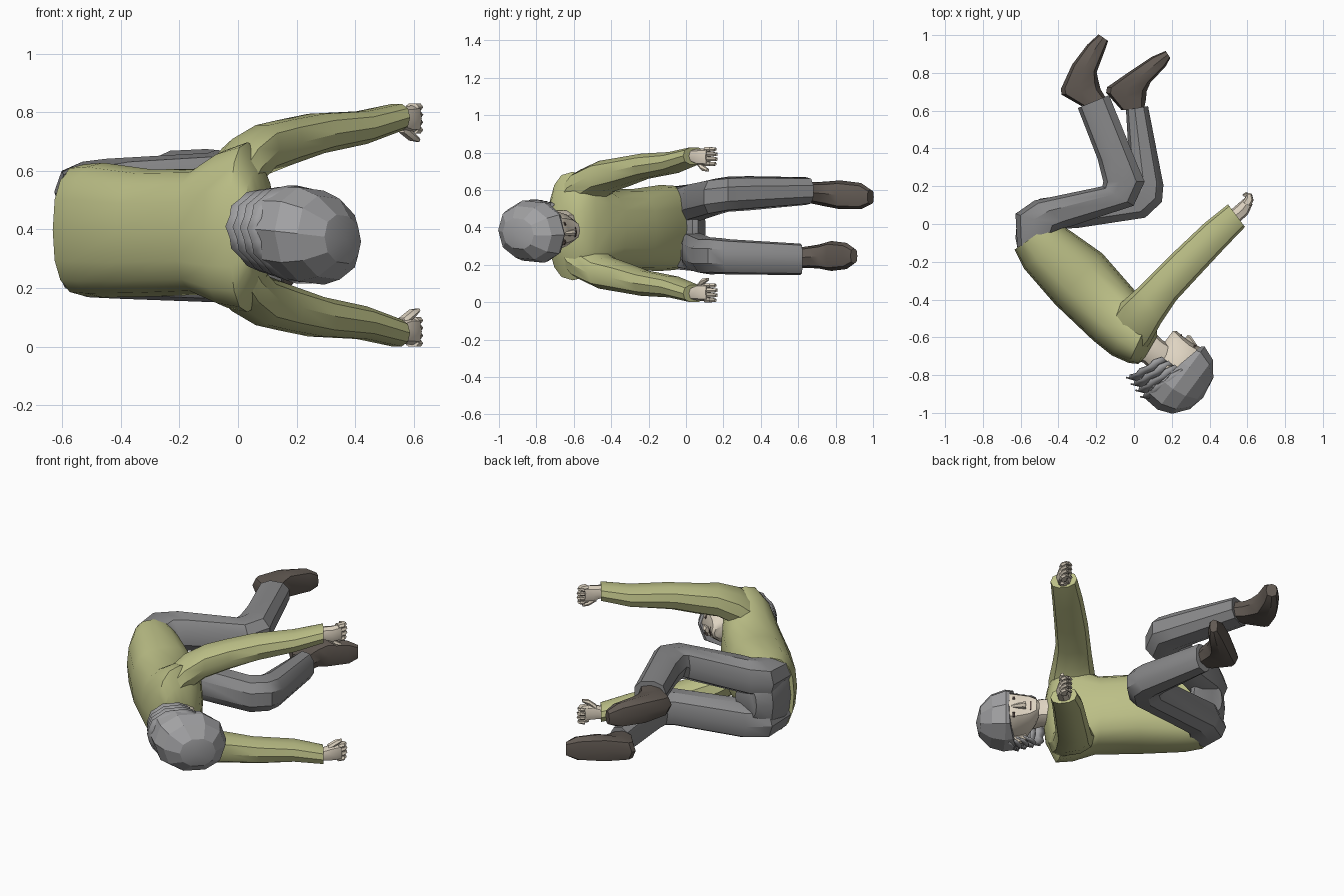
import bpy, bmesh, math
from mathutils import Vector


def mat(name, rgb):
    m = bpy.data.materials.new(name)
    m.diffuse_color = (*rgb, 1)
    return m


CLOTH = mat("green_cloth", (0.50, 0.52, 0.24))
SKIN = mat("skin", (0.74, 0.66, 0.54))
TROUSER = mat("trouser_grey", (0.25, 0.25, 0.255))
HAIR = mat("hair_grey", (0.36, 0.36, 0.37))
SHOE = mat("shoe_brown", (0.12, 0.10, 0.085))
DARK = mat("dark_feature", (0.1, 0.07, 0.06))
MID = 0.417        # symmetry height: the figure lies on its side
parts = []


def finish(name, bm, material, angle=35):
    bmesh.ops.recalc_face_normals(bm, faces=bm.faces)
    me = bpy.data.meshes.new(name)
    bm.to_mesh(me)
    bm.free()
    me.materials.append(material)
    ob = bpy.data.objects.new(name, me)
    bpy.context.collection.objects.link(ob)
    bpy.ops.object.select_all(action='DESELECT')
    ob.select_set(True)
    bpy.context.view_layer.objects.active = ob
    bpy.ops.object.shade_smooth_by_angle(angle=math.radians(angle))
    parts.append(ob)
    return ob


def spow(v, e):
    return math.copysign(abs(v) ** e, v)


def loft(name, sections, material, n=10, e=0.85, mirror=False, angle=35):
    """sections: (px, py, qx, qy, z, half_height); p and q are opposite edges seen from above"""
    bm = bmesh.new()
    rings = []
    for px, py, qx, qy, z, h in sections:
        z = 2 * MID - z if mirror else z
        c, r = Vector(((px + qx) / 2, (py + qy) / 2, z)), Vector(((px - qx) / 2, (py - qy) / 2, 0))
        rings.append([bm.verts.new(c + r * spow(math.cos(t), e) + Vector((0, 0, h * spow(math.sin(t), e))))
                      for t in (2 * math.pi * i / n for i in range(n))])
    for a, b in zip(rings, rings[1:]):
        for i in range(n):
            j = (i + 1) % n
            bm.faces.new((a[i], a[j], b[j], b[i]))
    bm.faces.new(rings[0])
    bm.faces.new(rings[-1])
    return finish(name, bm, material, angle)


# Shirt torso, neck and pelvis
loft("shirt_torso", [
    (-.635, -.14, -.42, .01, .40, .225), (-.585, -.24, -.34, -.04, .40, .23),
    (-.42, -.43, -.17, -.16, .39, .217), (-.22, -.62, -.03, -.32, .395, .215),
    (-.12, -.70, .04, -.40, .405, .27), (-.03, -.74, .09, -.48, .41, .29),
    (.02, -.745, .12, -.54, .415, .19), (.05, -.72, .12, -.60, .42, .085)], CLOTH, 16, .8)
loft("neck", [(-.02, -.71, .09, -.56, .42, .075), (.05, -.74, .15, -.62, .42, .075),
              (.12, -.82, .25, -.68, .39, .075)], SKIN)
loft("trouser_seat", [(-.61, -.18, -.42, -.03, .40, .2), (-.63, -.08, -.40, .01, .40, .21),
                      (-.62, .04, -.38, .03, .40, .18), (-.55, .10, -.38, .06, .40, .1)], TROUSER, 14)

# Sleeves and hands, one per side
arm = [(-.13, -.50, .03, -.70, .53, .11), (-.07, -.42, .08, -.64, .615, .10),
       (.02, -.34, .14, -.53, .675, .087), (.1, -.26, .22, -.41, .70, .08),
       (.19, -.17, .34, -.28, .73, .07), (.37, 0, .47, -.14, .75, .058),
       (.495, .1, .585, -.02, .785, .048)]
for side, flip in (("upper", False), ("lower", True)):
    loft(side + "_sleeve", arm, CLOTH, 10, .85, flip)
    loft(side + "_palm", [(.51, .07, .56, .01, .785, .035), (.545, .10, .60, .045, .778, .045),
                          (.58, .13, .625, .10, .78, .047)], SKIN, 8, .8, flip)
    for k in range(4):
        z = .742 + .026 * k
        r = .006 if k in (0, 3) else 0
        loft(side + "_finger", [(.57, .11, .615, .09, z, .013), (.59, .145 - r, .63, .125 - r, z, .013),
                                (.59, .165 - r, .622, .155 - r, z, .010), (.57, .15, .58, .14, z, .008)],
             SKIN, 6, .8, flip)
    loft(side + "_thumb", [(.54, .08, .57, .05, .75, .018), (.575, .10, .605, .075, .72, .016),
                           (.605, .12, .62, .105, .708, .008)], SKIN, 6, .8, flip)

# Trouser legs
loft("upper_trouser_leg", [
    (-.62, -.13, -.40, -.03, .52, .10), (-.63, .05, -.38, -.03, .53, .105),
    (-.53, .12, -.33, -.02, .54, .105), (-.17, .195, .0, .09, .565, .10),
    (-.165, .22, .06, .22, .58, .095), (-.195, .34, .02, .31, .585, .093),
    (-.30, .61, -.13, .68, .597, .075)], TROUSER, 9)
loft("lower_trouser_leg", [
    (-.62, -.13, -.40, -.03, .28, .10), (-.62, .05, -.36, -.03, .275, .105),
    (-.50, .13, -.3, -.03, .27, .105), (-.06, .19, .06, .025, .25, .10),
    (-.03, .21, .15, .11, .25, .098), (-.025, .26, .158, .2, .245, .095),
    (-.045, .6, .075, .62, .232, .085)], TROUSER, 9)

# Shoes
loft("upper_shoe", [
    (-.28, .62, -.15, .66, .59, .055), (-.385, .68, -.18, .71, .585, .06), (-.39, .71, -.19, .75, .582, .065),
    (-.33, .84, -.20, .80, .577, .077), (-.25, .945, -.155, .92, .57, .07),
    (-.19, 1.0, -.14, .965, .565, .04)], SHOE, 8, .7)
loft("lower_shoe", [
    (-.07, .6, .05, .6, .24, .055), (-.15, .69, .06, .65, .245, .06), (-.145, .72, .065, .70, .247, .065),
    (-.03, .80, .085, .745, .25, .08), (.09, .88, .165, .83, .25, .07),
    (.165, .912, .19, .875, .25, .04)], SHOE, 8, .7)

# Head, in its own frame: f forward to the face, s sideways, u to the crown
H, F, U = Vector((.2, -.8, .385)), Vector((.6, .8, -.08)), Vector((.8, -.6, -.08))


def hp(f, s, u):
    return H + F * f + U * u + Vector((0, 0, s))


def head_sec(u, front, back, w, s=0):
    a, b = hp(back, s, u), hp(front, s, u)
    return (a.x, a.y, b.x, b.y, (a.z + b.z) / 2, w)


loft("head", [head_sec(*v) for v in [
    (-.135, .185, .08, .035), (-.12, .197, .02, .06), (-.08, .195, -.08, .095),
    (-.02, .195, -.14, .115), (.04, .205, -.17, .125), (.09, .18, -.15, .11)]], SKIN, 12, .8)
loft("nose", [head_sec(-.06, .215, .17, .02), head_sec(-.045, .222, .17, .018),
              head_sec(.02, .2, .17, .008)], SKIN, 6)
loft("mouth", [head_sec(-.09, .199, .17, .03), head_sec(-.082, .199, .17, .03)], DARK, 6)
for s in (-1, 1):
    loft("eye", [head_sec(.0, .196, .15, .016, s * .048), head_sec(.013, .197, .15, .016, s * .048)], DARK, 6)
    loft("ear", [head_sec(-.07, .03, -.01, .02, s * .11), head_sec(-.03, .04, -.03, .03, s * .12),
                 head_sec(.01, .035, -.03, .02, s * .12)], SKIN, 6)

# Hair mass under the layers
loft("hair_base", [head_sec(-.10, -.03, -.12, .085), head_sec(-.04, .0, -.165, .125),
                   head_sec(.05, .10, -.185, .14)], HAIR, 10)

# Faceted crown of hair
bm = bmesh.new()
rings, n = [], 10
for k, (r, u) in enumerate([(.96, -.01), (1.0, .05), (.86, .125), (.5, .185)]):
    ring = []
    for i in range(n):
        t = 2 * math.pi * i / n
        lift = .045 * math.cos(t) if k == 0 else 0
        ring.append(bm.verts.new(hp(.012 + .208 * r * spow(math.cos(t), .9), .168 * r * spow(math.sin(t), .9), u + lift)))
    rings.append(ring)
tip = bm.verts.new(hp(.0, 0, .205))
for a, b in zip(rings, rings[1:]):
    for i in range(n):
        bm.faces.new((a[i], a[(i + 1) % n], b[(i + 1) % n], b[i]))
for i in range(n):
    bm.faces.new((rings[-1][i], rings[-1][(i + 1) % n], tip))
bm.faces.new(rings[0])
finish("hair_crown", bm, HAIR, 15)

# Flared zigzag hair layers around the back of the head
for k in range(4):
    bm = bmesh.new()
    u0 = .03 - .04 * k
    rf, rs = .195 - .012 * k, .158 - .007 * k
    steps, prev = 14, None
    for i in range(steps + 1):
        t = math.radians(75 + 210 * i / steps)
        c, s = math.cos(t), math.sin(t)
        rise = .06 * c
        jag = .012 if i % 2 else 0
        pair = [bm.verts.new(hp(rf * .9 * c, rs * .9 * s, u0 + .02 + rise)),
                bm.verts.new(hp(rf * 1.03 * c, rs * 1.06 * s, u0 - .022 + rise - jag))]
        if prev:
            bm.faces.new((prev[0], pair[0], pair[1], prev[1]))
        prev = pair
    ob = finish("hair_layer", bm, HAIR, 15)
    mod = ob.modifiers.new("thickness", 'SOLIDIFY')
    mod.thickness = .008

# Centre the figure and rest it on the ground
pts = [v.co for o in parts for v in o.data.vertices]
lo = [min(p[i] for p in pts) for i in range(3)]
hi = [max(p[i] for p in pts) for i in range(3)]
for o in parts:
    o.location = (-(lo[0] + hi[0]) / 2, -(lo[1] + hi[1]) / 2, -lo[2])
